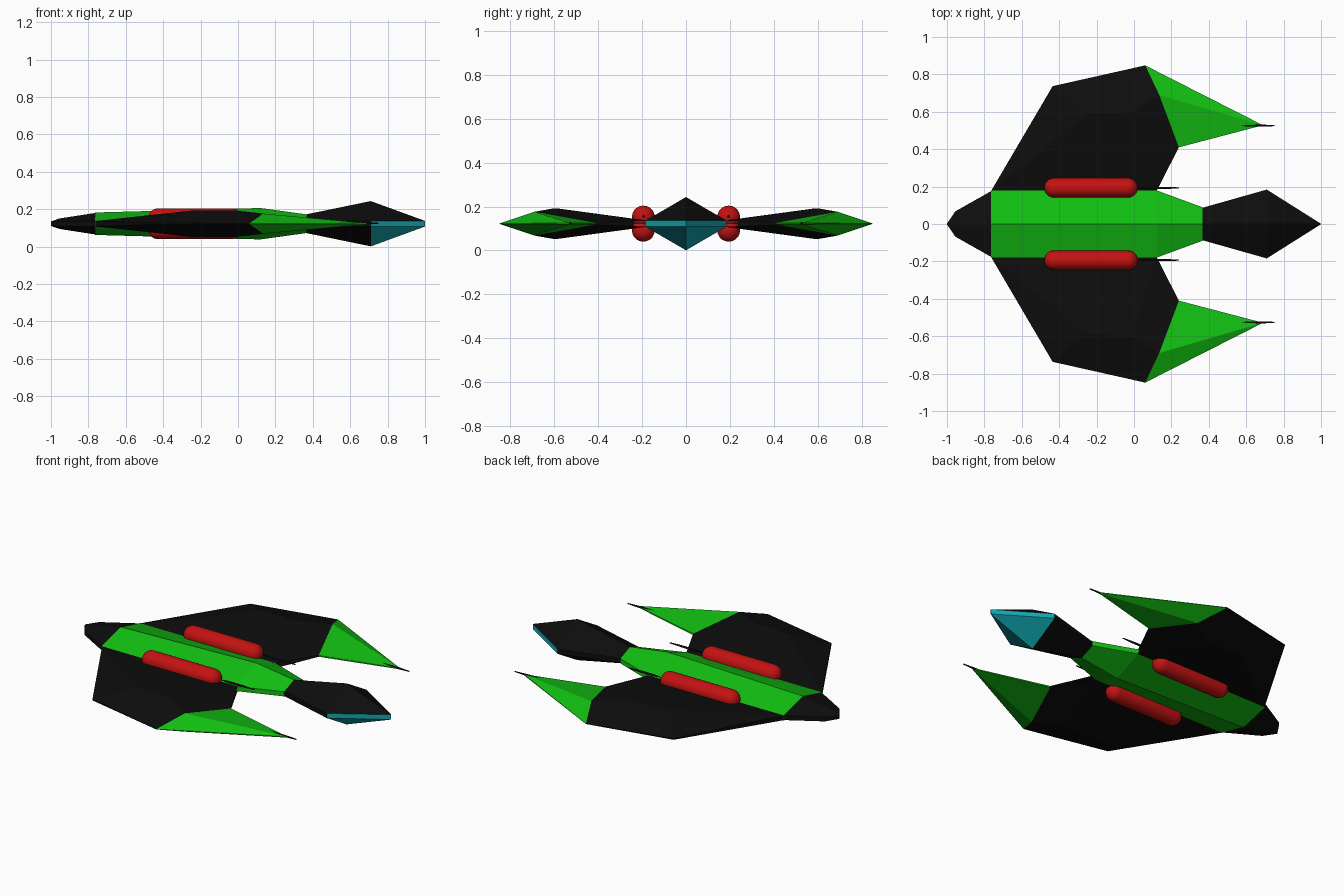
import bpy, bmesh, math
from mathutils import Matrix

if "Cube" in bpy.data.objects:
    bpy.data.objects.remove(bpy.data.objects["Cube"])

ZC = 0.122  # height of the ship's symmetry plane


def mat(name, rgb):
    m = bpy.data.materials.new(name)
    m.diffuse_color = (*rgb, 1)
    m.use_nodes = True
    m.node_tree.nodes["Principled BSDF"].inputs["Base Color"].default_value = m.diffuse_color
    return m


BLACK = mat("black", (0.004, 0.004, 0.004))
GREEN = mat("green", (0.006, 0.52, 0.006))
RED = mat("red", (0.55, 0.006, 0.006))
TEAL = mat("teal", (0.006, 0.40, 0.45))


def finish(bm, name, *mats):
    bmesh.ops.remove_doubles(bm, verts=bm.verts, dist=0.0005)
    bmesh.ops.recalc_face_normals(bm, faces=bm.faces)
    me = bpy.data.meshes.new(name)
    bm.to_mesh(me)
    bm.free()
    for m in mats:
        me.materials.append(m)
    ob = bpy.data.objects.new(name, me)
    bpy.context.collection.objects.link(ob)
    return ob


def hull(name, sections, *mats):
    """Loft of flattened hexagons: (x, half width, ridge half height, side half height)."""
    bm = bmesh.new()
    rings = []
    for x, w, h, s in sections:
        pts = [(0, h), (w, s), (w, -s), (0, -h), (-w, -s), (-w, s)]
        rings.append([bm.verts.new((x, y, ZC + z)) for y, z in pts])
    for a, b in zip(rings, rings[1:]):
        for i in range(6):
            j = (i + 1) % 6
            f = bm.faces.new((a[i], a[j], b[j], b[i]))
            # front lower faces and side strips of the last segment take the second colour
            if len(mats) > 1 and b is rings[-1] and i not in (0, 5):
                f.material_index = 1
    bm.faces.new(rings[0])
    bm.faces.new(rings[-1])
    return finish(bm, name, *mats)


# Fuselage: tail, green body, head with teal window
hull("tail", [(-1, 0.002, 0.012, 0.01), (-0.955, 0.068, 0.028, 0.012),
              (-0.76, 0.178, 0.058, 0.014)], BLACK)
hull("body", [(-0.765, 0.18, 0.06, 0.014), (0.12, 0.18, 0.084, 0.014),
              (0.365, 0.09, 0.05, 0.014)], GREEN)
hull("head", [(0.36, 0.085, 0.049, 0.014), (0.71, 0.184, 0.121, 0.014),
              (1, 0.001, 0.015, 0.014)], BLACK, TEAL)

# Wing plan points: x, y, half thickness
P = {
    "A": (-0.765, 0.175, 0.014), "B": (-0.435, 0.737, 0.004), "C": (0.06, 0.848, 0.001),
    "D": (0.24, 0.41, 0.004), "E": (0.12, 0.175, 0.014), "T": (0.69, 0.528, 0.003),
    "G": (0.135, 0.69, 0.054), "K": (-0.25, 0.59, 0.07), "Q": (-0.01, 0.60, 0.07),
}


def wing_part(name, side, faces, rim, m):
    bm = bmesh.new()
    v = {(k, s): bm.verts.new((x, side * y, ZC + s * t))
         for k, (x, y, t) in P.items() for s in (1, -1)}
    for f in faces.split():
        for s in (1, -1):
            bm.faces.new([v[k, s] for k in f])
    for a, b in zip(rim, rim[1:]):
        bm.faces.new((v[a, 1], v[b, 1], v[b, -1], v[a, -1]))
    bmesh.ops.delete(bm, geom=[x for x in bm.verts if not x.link_faces], context='VERTS')
    finish(bm, name, m)


def lathe_x(name, x, y, z, profile, seg, m):
    """Revolve (x, radius) points about an axis parallel to x."""
    bm = bmesh.new()
    vs = [bm.verts.new((px, 0, r)) for px, r in profile]
    es = [bm.edges.new(e) for e in zip(vs, vs[1:])]
    bmesh.ops.spin(bm, geom=vs + es, cent=(0, 0, 0), axis=(1, 0, 0),
                   angle=2 * math.pi, steps=seg)
    bm.transform(Matrix.Translation((x, y, z)))
    ob = finish(bm, name, m)
    for p in ob.data.polygons:
        p.use_smooth = True


# Capsule profile for the pods
R, L = 0.052, 0.198
arc = [(R * math.cos(i * math.pi / 16), R * math.sin(i * math.pi / 16)) for i in range(9)]
capsule = [(-L - c, r) for c, r in arc] + [(L + c, r) for c, r in reversed(arc)]
spindle = [(-0.11, 0), (-0.06, 0.006), (0.03, 0.006), (0.11, 0.003), (0.11, 0)]

for side, tag in ((1, "left"), (-1, "right")):
    # Wing panel and its green forward blade
    wing_part("wing_" + tag, side, "ABK BCQK AKE KQE QDE QGD CGQ", "EABC", BLACK)
    wing_part("wing_blade_" + tag, side, "CTG GTD", "CTDE"[:3], GREEN)
    # Engine pods above and below
    for z, lvl in ((0.152, "upper"), (0.092, "lower")):
        lathe_x(f"pod_{lvl}_{tag}", -0.23, side * 0.194, z, capsule, 20, RED)
    # Needle guns at blade tip and beside the body
    lathe_x("tip_gun_" + tag, 0.64, side * 0.526, ZC + 0.002, spindle, 8, BLACK)
    lathe_x("inner_gun_" + tag, 0.13, side * 0.193, 0.155, spindle, 8, BLACK)
